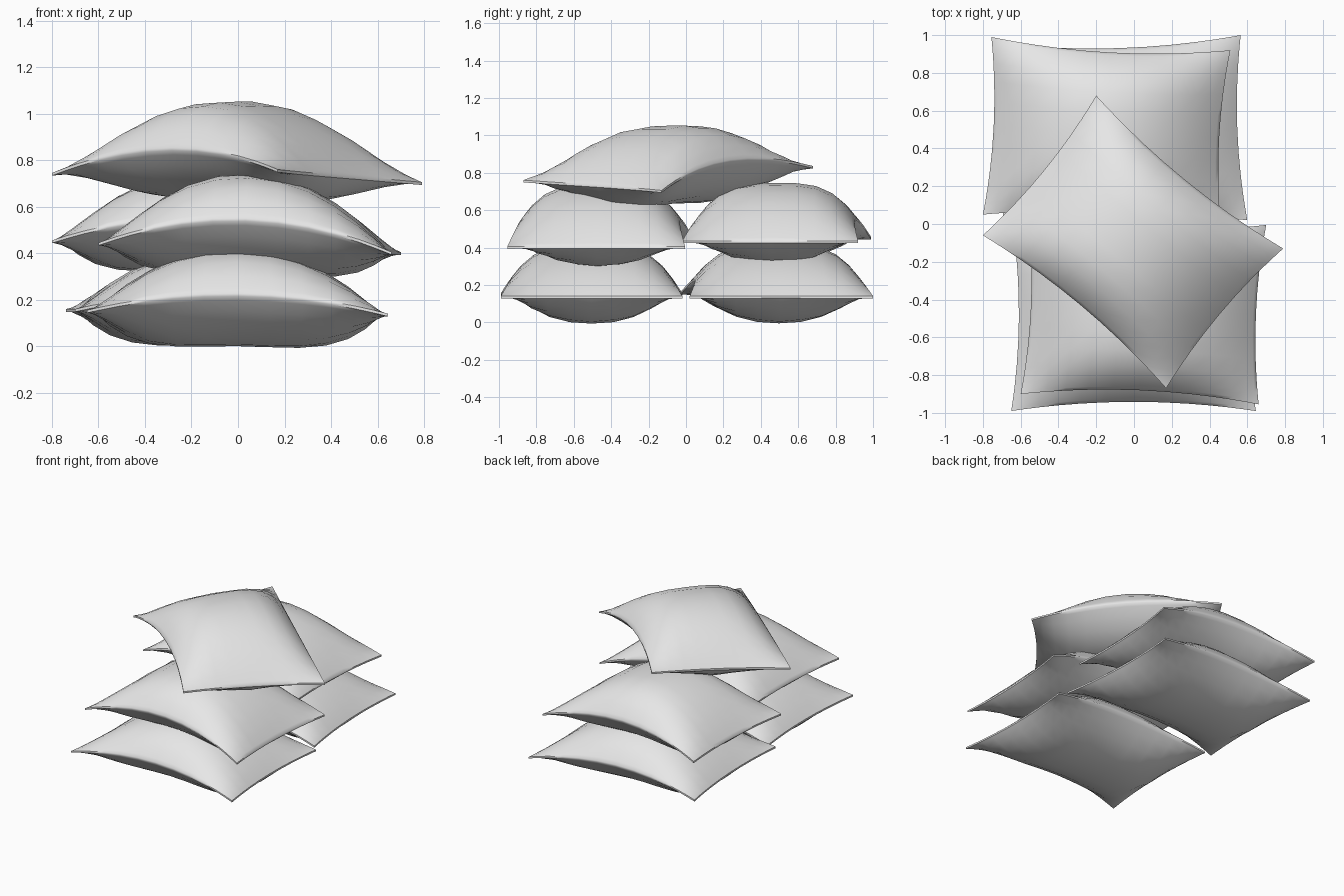
import bpy
import bmesh
import math
from mathutils import Vector

cube = bpy.data.objects.get("Cube")
if cube:
    bpy.data.objects.remove(cube, do_unlink=True)

# Plain cloth
cloth = bpy.data.materials.new("light grey cloth")
cloth.use_nodes = True
grey = (0.8, 0.8, 0.8, 1)
cloth.diffuse_color = grey
cloth.node_tree.nodes["Principled BSDF"].inputs["Base Color"].default_value = grey

RIM = 0.006


def cushion_point(corners, arch, u, v, side):
    """Point on the upper (+1) or lower (-1) cover, u and v from -1 to 1."""
    # Sides pull inwards between the corners
    a = u * (1 - 0.055 * (1 - v * v))
    b = v * (1 - 0.10 * (1 - u * u))
    c = [Vector(p) for p in corners]
    front = c[0].lerp(c[1], (a + 1) / 2)
    back = c[3].lerp(c[2], (a + 1) / 2)
    p = front.lerp(back, (b + 1) / 2)
    # The seam arches along the length
    p.z += arch * (1 - u * u)
    au, av = abs(u), abs(v)
    if side > 0:
        puff = 0.19 * (1 - au ** 2.2) * (1 - av ** 3.5)
    else:
        puff = 0.215 * (1 - au ** 3.5) * (1 - av ** 2.6)
    # Gathers beside the short seams
    pucker = 1 + 0.12 * au ** 4 * math.cos(v * 9)
    p.z += side * (RIM + puff * pucker)
    return p


def cushion(name, corners, arch):
    bm = bmesh.new()
    for side in (1, -1):
        made = bmesh.ops.create_grid(bm, x_segments=14, y_segments=12, size=1)["verts"]
        for vert in made:
            # Rows crowd towards the seams
            u, v = (math.sin(t * math.pi / 2) for t in vert.co.xy)
            vert.co = cushion_point(corners, arch, u, v, side)
    # Join both covers along the seam
    edges = [e for e in bm.edges if e.is_boundary]
    bmesh.ops.bridge_loops(bm, edges=edges)
    bmesh.ops.recalc_face_normals(bm, faces=bm.faces)
    mesh = bpy.data.meshes.new(name)
    bm.to_mesh(mesh)
    bm.free()
    mesh.materials.append(cloth)
    obj = bpy.data.objects.new(name, mesh)
    bpy.context.collection.objects.link(obj)
    bpy.ops.object.select_all(action="DESELECT")
    obj.select_set(True)
    bpy.context.view_layer.objects.active = obj
    bpy.ops.object.shade_smooth_by_angle(angle=math.radians(45))


# Corners run front left, front right, back right, back left on the page
cushion("front_lower_cushion",
        [(-0.65, -0.99, 0.15), (0.645, -0.99, 0.135), (0.64, -0.02, 0.135), (-0.64, -0.02, 0.15)], 0.08)
cushion("back_lower_cushion",
        [(-0.7, -0.03, 0.155), (0.6, 0.02, 0.135), (0.565, 1.0, 0.135), (-0.74, 0.96, 0.155)], 0.08)
cushion("front_upper_cushion",
        [(-0.6, -0.9, 0.44), (0.66, -0.955, 0.4), (0.7, -0.005, 0.4), (-0.56, 0.04, 0.44)], 0.125)
cushion("back_upper_cushion",
        [(-0.8, 0.05, 0.45), (0.46, -0.02, 0.43), (0.51, 0.92, 0.43), (-0.755, 0.99, 0.45)], 0.11)
cushion("top_cushion",
        [(-0.8, -0.06, 0.74), (0.17, -0.87, 0.755), (0.79, -0.13, 0.7), (-0.2, 0.68, 0.83)], 0.1)
